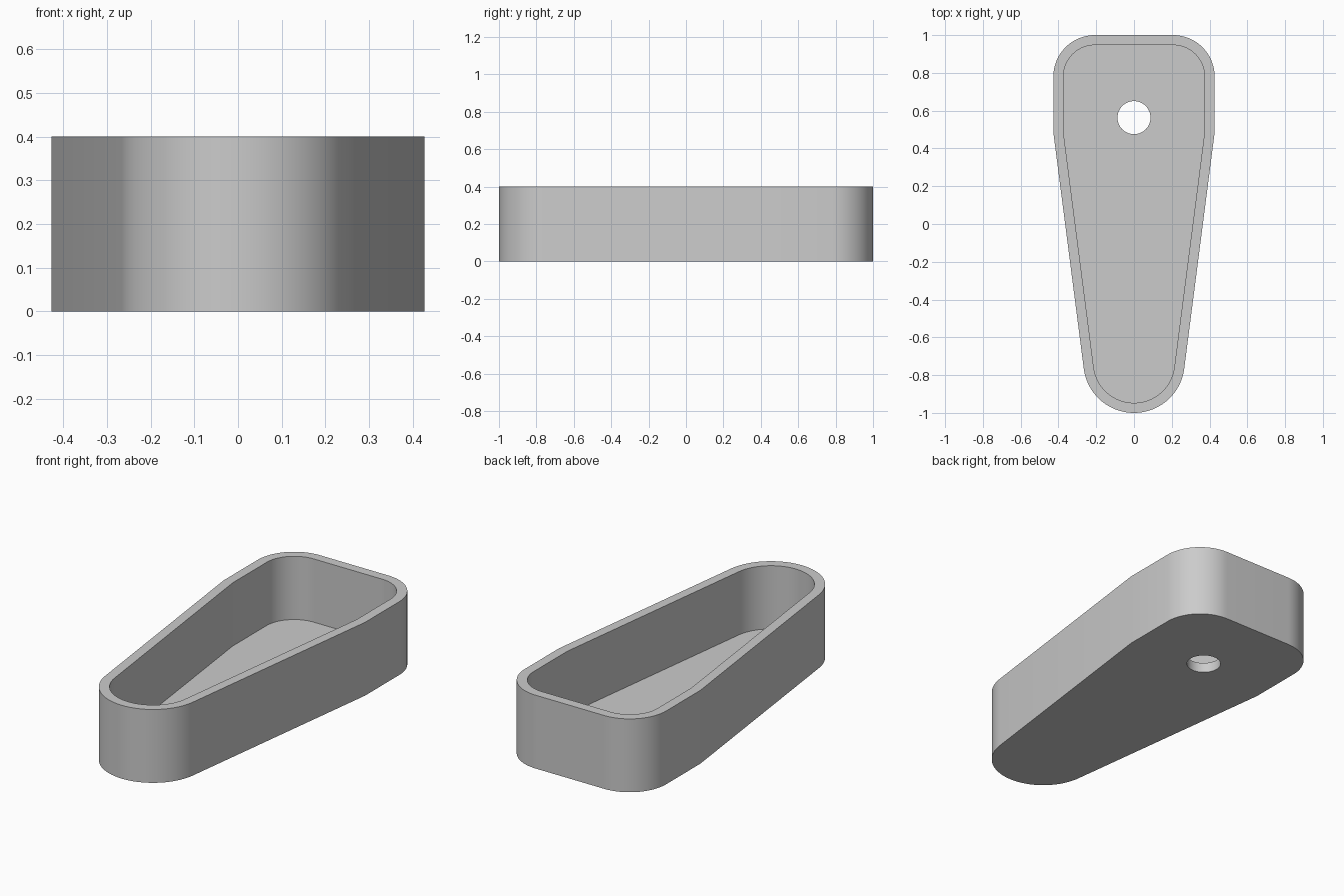
import bpy
import bmesh
from math import sin, cos, radians

cube = bpy.data.objects.get("Cube")
if cube:
    bpy.data.objects.remove(cube, do_unlink=True)

HEIGHT, WALL, FLOOR = 0.4, 0.053, 0.055
HOLE_Y, HOLE_R = 0.563, 0.0875
TAPER = 7.35  # slope of the long sides, in degrees

grey = bpy.data.materials.new("plain_grey")
grey.use_nodes = True
colour = (0.6, 0.6, 0.6, 1)
grey.diffuse_color = colour
grey.node_tree.nodes["Principled BSDF"].inputs["Base Color"].default_value = colour


def arc(cx, cy, r, start, end, steps):
    angles = [radians(start + (end - start) * i / steps) for i in range(steps + 1)]
    return [(cx + r * cos(a), cy + r * sin(a)) for a in angles]


def outline(inset):
    """Tapered outline: round front end, straight sides, rounded back corners."""
    side = 0.427 - inset
    corner = 0.22 - inset
    kink_y = 0.485 + inset * 0.064
    return (arc(0, -0.732, 0.268 - inset, 180 + TAPER, 360 - TAPER, 48)
            + [(side, kink_y)]
            + arc(0.207, 0.78, corner, 0, 90, 24)
            + arc(-0.207, 0.78, corner, 90, 180, 24)
            + [(-side, kink_y)])


bm = bmesh.new()


def ring(points, z):
    return [bm.verts.new((x, y, z)) for x, y in points]


def bridge(a, b):
    """Join two matching rings with a band of quads."""
    for i in range(len(a)):
        bm.faces.new((a[i - 1], a[i], b[i], b[i - 1]))


def fill(a, b):
    """Fill the flat area between an outer ring and a hole ring."""
    edges = [bm.edges.get((r[i - 1], r[i])) for r in (a, b) for i in range(len(r))]
    bmesh.ops.triangle_fill(bm, edges=edges, use_beauty=True, normal=(0, 0, 1))


hole = arc(0, HOLE_Y, HOLE_R, 0, 360, 48)[:-1]
outer_bottom, outer_top = ring(outline(0), 0), ring(outline(0), HEIGHT)
inner_top, inner_floor = ring(outline(WALL), HEIGHT), ring(outline(WALL), FLOOR)
hole_bottom, hole_top = ring(hole, 0), ring(hole, FLOOR)

# Outer wall, rim, inner wall and hole wall
bridge(outer_bottom, outer_top)
bridge(outer_top, inner_top)
bridge(inner_top, inner_floor)
bridge(hole_top, hole_bottom)
# Underside and floor around the hole
fill(outer_bottom, hole_bottom)
fill(inner_floor, hole_top)
bmesh.ops.recalc_face_normals(bm, faces=bm.faces[:])

mesh = bpy.data.meshes.new("tapered_tray")
bm.to_mesh(mesh)
bm.free()
mesh.materials.append(grey)
tray = bpy.data.objects.new("tapered_tray", mesh)
bpy.context.collection.objects.link(tray)

bpy.ops.object.select_all(action='DESELECT')
tray.select_set(True)
bpy.context.view_layer.objects.active = tray
bpy.ops.object.shade_smooth_by_angle(angle=radians(30))
